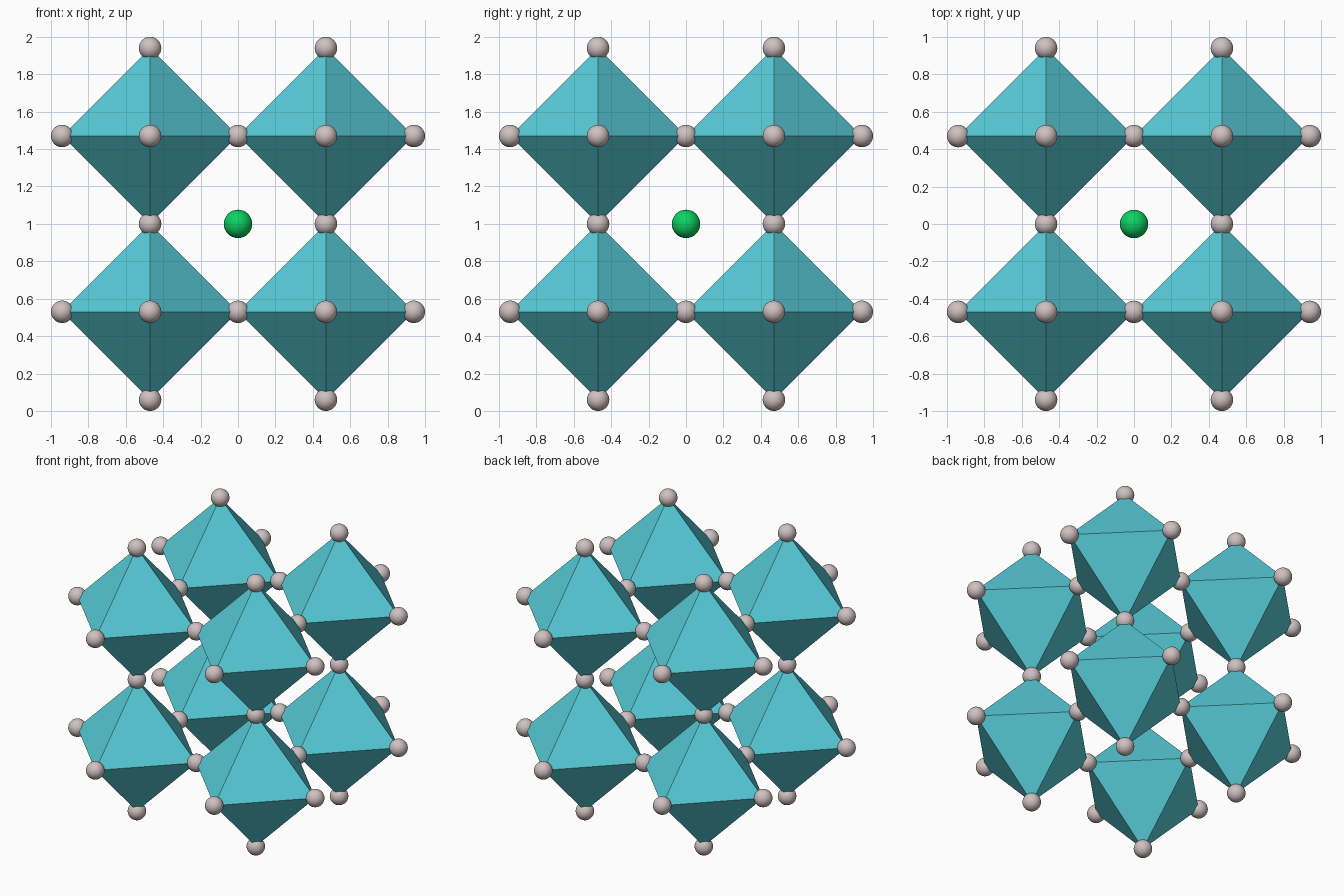
import bpy
import bmesh
from itertools import product
from mathutils import Vector

cube = bpy.data.objects.get("Cube")
if cube:
    bpy.data.objects.remove(cube, do_unlink=True)

HALF = 0.47                      # centre-to-corner distance of each octahedron
MIDDLE = Vector((0, 0, 1))
AXES = [Vector(a) * s for a in ((1, 0, 0), (0, 1, 0), (0, 0, 1)) for s in (-1, 1)]


def make_material(name, rgb):
    mat = bpy.data.materials.new(name)
    mat.use_nodes = True
    mat.diffuse_color = (*rgb, 1)
    mat.node_tree.nodes["Principled BSDF"].inputs["Base Color"].default_value = (*rgb, 1)
    return mat


def make_mesh(name, bm, mat, smooth):
    mesh = bpy.data.meshes.new(name)
    for face in bm.faces:
        face.smooth = smooth
    bm.to_mesh(mesh)
    bm.free()
    mesh.materials.append(mat)
    return mesh


def ball_mesh(name, radius, mat):
    bm = bmesh.new()
    bmesh.ops.create_uvsphere(bm, u_segments=32, v_segments=16, radius=radius)
    return make_mesh(name, bm, mat, True)


def octahedron_mesh(name, mat):
    bm = bmesh.new()
    corners = [bm.verts.new(axis * HALF) for axis in AXES]
    bmesh.ops.convex_hull(bm, input=corners)
    bmesh.ops.recalc_face_normals(bm, faces=bm.faces)
    return make_mesh(name, bm, mat, False)


def place(name, mesh, location):
    obj = bpy.data.objects.new(name, mesh)
    obj.location = location
    bpy.context.scene.collection.objects.link(obj)


teal = make_material("teal", (0.095, 0.60, 0.68))
pale = make_material("pale pinkish grey", (0.63, 0.53, 0.53))
green = make_material("green", (0.004, 0.64, 0.12))

octahedron = octahedron_mesh("octahedron", teal)
corner_ball = ball_mesh("corner_ball", 0.06, pale)

# Eight octahedra meeting at their corners
corners = set()
for signs in product((-1, 1), repeat=3):
    place("octahedron", octahedron, MIDDLE + Vector(signs) * HALF)
    for axis in AXES:
        corners.add(tuple(round(c) for c in Vector(signs) + axis))

# One ball on every corner, shared ones only once
for corner in sorted(corners):
    place("corner_ball", corner_ball, MIDDLE + Vector(corner) * HALF)

# Larger ball in the central cavity
place("centre_ball", ball_mesh("centre_ball", 0.076, green), MIDDLE)
